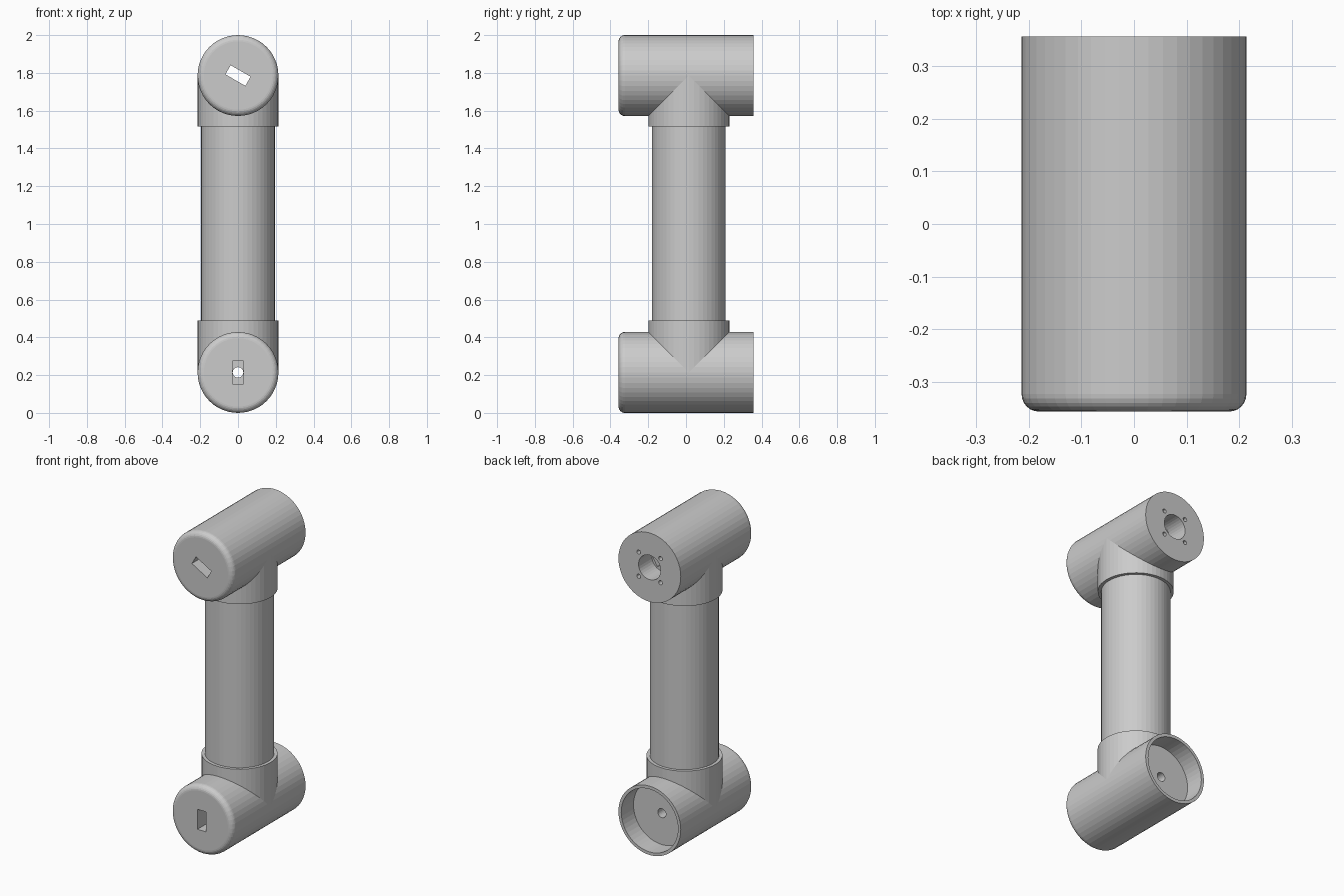
import bpy, bmesh
from math import radians, pi, sin, cos
from mathutils import Matrix, Vector

if "Cube" in bpy.data.objects:
    bpy.data.objects.remove(bpy.data.objects["Cube"])

SEG = 48
R = 0.214          # housing and collar radius
HALF = 0.357       # half length of a housing
Z_LOW, Z_TOP = R, 2 - R
STEM_Y = 0.015     # the upright sits slightly behind centre


def make(name, bm):
    bmesh.ops.recalc_face_normals(bm, faces=bm.faces)
    mesh = bpy.data.meshes.new(name)
    bm.to_mesh(mesh)
    bm.free()
    ob = bpy.data.objects.new(name, mesh)
    bpy.context.collection.objects.link(ob)
    return ob


def lathe_y(name, profile, z):
    """Revolve (radius, y) points about a y axis at height z."""
    bm = bmesh.new()
    vs = [bm.verts.new((0, y, r)) for r, y in profile]
    es = [bm.edges.new(p) for p in zip(vs, vs[1:])]
    bmesh.ops.spin(bm, geom=vs + es, cent=(0, 0, 0), axis=(0, 1, 0),
                   angle=2 * pi, steps=SEG)
    bmesh.ops.remove_doubles(bm, verts=bm.verts, dist=1e-5)
    bmesh.ops.translate(bm, verts=bm.verts, vec=(0, 0, z))
    return make(name, bm)


def upright(name, r, z0, z1):
    bm = bmesh.new()
    bmesh.ops.create_cone(bm, cap_ends=True, segments=SEG, radius1=r, radius2=r,
                          depth=z1 - z0,
                          matrix=Matrix.Translation((0, STEM_Y, (z0 + z1) / 2)))
    return make(name, bm)


def slot(name, w, h, y0, y1, z, turn=0):
    bm = bmesh.new()
    bmesh.ops.create_cube(bm, size=1, matrix=(
        Matrix.Translation((0, (y0 + y1) / 2, z)) @ Matrix.Rotation(turn, 4, 'Y')
        @ Matrix.Diagonal((w, y1 - y0, h, 1))))
    return make(name, bm)


def bore(name, r, y0, y1, x, z, seg=24):
    bm = bmesh.new()
    bmesh.ops.create_cone(bm, cap_ends=True, segments=seg, radius1=r, radius2=r,
                          depth=y1 - y0, matrix=(
        Matrix.Translation((x, (y0 + y1) / 2, z)) @ Matrix.Rotation(pi / 2, 4, 'X')))
    return make(name, bm)


def cut(targets, cutters):
    for ob in targets:
        bpy.context.view_layer.objects.active = ob
        for c in cutters:
            m = ob.modifiers.new("cut", 'BOOLEAN')
            m.operation, m.solver, m.object = 'DIFFERENCE', 'EXACT', c
            bpy.ops.object.modifier_apply(modifier=m.name)
    for c in cutters:
        bpy.data.objects.remove(c)


# Housing front with a rounded rim
b = 0.033
rim = [(R - b + b * sin(a), -HALF + b - b * cos(a))
       for a in (i * pi / 12 for i in range(7))]
front = [(0, -HALF)] + rim

# Upper housing with a closed, flat back
upper = lathe_y("upper_housing", front + [(R, HALF), (0, HALF)], Z_TOP)
# Lower housing with an open round recess in the back
lower = lathe_y("lower_housing", front + [(R, HALF), (0.195, HALF),
                                          (0.195, HALF - 0.12), (0, HALF - 0.12)], Z_LOW)

# Collars and the upright tube between them
upper_collar = upright("upper_collar", R, 1.515, Z_TOP)
lower_collar = upright("lower_collar", R, Z_LOW, 0.49)
upright("arm_tube", 0.195, 0.45, 1.55)

# Upper openings: slanted slot right through, rear bore, four screw holes
cut([upper, upper_collar], [
    slot("slot_cutter", 0.122, 0.056, -0.5, 0.28, Z_TOP, radians(30))])
holes = [bore("bore_cutter", 0.076, HALF - 0.13, 0.5, 0, Z_TOP, 32)]
holes += [bore("screw_cutter", 0.013, HALF - 0.08, 0.5, sx * 0.075, Z_TOP + sz * 0.075, 12)
          for sx in (-1, 1) for sz in (-1, 1)]
cut([upper], holes)

# Lower openings: upright slot in front, small hole on to the recess
cut([lower, lower_collar], [
    slot("slot_cutter", 0.057, 0.124, -0.5, -0.1, Z_LOW),
    bore("hole_cutter", 0.028, -0.2, 0.3, 0, Z_LOW)])
